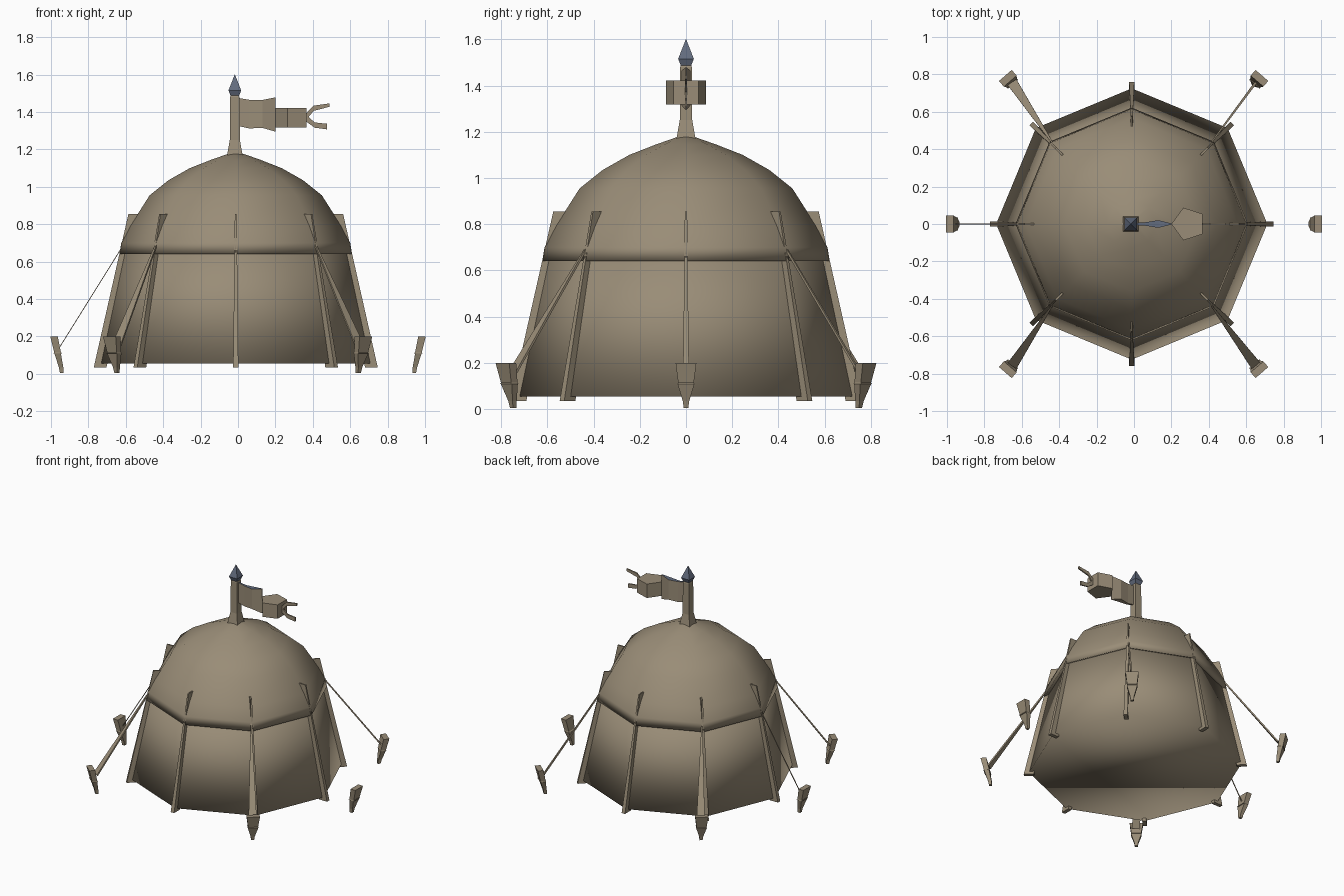
import bpy, math
from mathutils import Vector

if "Cube" in bpy.data.objects:
    bpy.data.objects.remove(bpy.data.objects["Cube"])

CX = -0.012


def material(name, rgb):
    m = bpy.data.materials.new(name)
    m.diffuse_color = (*rgb, 1)
    m.use_nodes = True
    m.node_tree.nodes["Principled BSDF"].inputs["Base Color"].default_value = m.diffuse_color
    return m


CANVAS = material("tan canvas", (0.32, 0.265, 0.185))
STEEL = material("blue grey steel", (0.125, 0.15, 0.21))


def make(name, verts, faces, mat=CANVAS, smooth=False):
    me = bpy.data.meshes.new(name)
    me.from_pydata([tuple(v) for v in verts], [], faces)
    me.materials.append(mat)
    me.polygons.foreach_set("use_smooth", [smooth] * len(me.polygons))
    ob = bpy.data.objects.new(name, me)
    bpy.context.collection.objects.link(ob)
    return ob


def loft(name, rings, mat=CANVAS, smooth=False):
    """Skin equal-sized rings of points and cap both ends."""
    n = len(rings[0])
    verts = [p for r in rings for p in r]
    faces = [(k * n + i, k * n + (i + 1) % n, (k + 1) * n + (i + 1) % n, (k + 1) * n + i)
             for k in range(len(rings) - 1) for i in range(n)]
    faces += [tuple(reversed(range(n))), tuple(range(len(verts) - n, len(verts)))]
    return make(name, verts, faces, mat, smooth)


def ring(r, z, n=8, start=0.0, x=CX):
    return [Vector((x + r * math.cos(start + i * 2 * math.pi / n),
                    r * math.sin(start + i * 2 * math.pi / n), z)) for i in range(n)]


def section(c, u, v, hu, hv):
    """Rectangle around c spanned by u and v."""
    return [c - u * hu - v * hv, c + u * hu - v * hv, c + u * hu + v * hv, c - u * hu + v * hv]


# Tent wall with floor, and domed roof with a drop eave
loft("tent_wall", [ring(0.725, 0.055), ring(0.592, 0.66)], smooth=True)
loft("tent_roof", [ring(r, z) for r, z in [
    (0.585, 0.655), (0.622, 0.64), (0.612, 0.70), (0.565, 0.79), (0.46, 0.955),
    (0.36, 1.035), (0.245, 1.10), (0.13, 1.145), (0.03, 1.18)]], smooth=True)

# Flat wall poles on the eight corners, running through the roof
for i in range(8):
    a = i * math.pi / 4
    u = Vector((math.cos(a), math.sin(a), 0))
    v = Vector((-u.y, u.x, 0))
    o = Vector((CX, 0, 0))
    loft(f"wall_pole_{i}", [
        section(o + u * 0.725 + Vector((0, 0, 0.035)), u, v, 0.034, 0.014),
        section(o + u * 0.54 + Vector((0, 0, 0.855)), u, v, 0.034, 0.005)])


# Pegs lean outward at the top; guy ropes widen towards the peg
def peg(name, x, y):
    u = Vector((x, y, 0)).normalized()
    v = Vector((-u.y, u.x, 0))
    base = Vector((x, y, 0))
    loft(name, [section(base + u * du + Vector((0, 0, z)), u, v, hu, hv)
                for du, z, hu, hv in [(-0.03, 0.005, 0.010, 0.010), (-0.026, 0.035, 0.012, 0.014),
                                      (-0.008, 0.108, 0.017, 0.036), (-0.008, 0.11, 0.022, 0.036),
                                      (-0.007, 0.115, 0.018, 0.034), (0.012, 0.20, 0.020, 0.045)]])


def rope(name, top, foot, w0, w1, t):
    top, foot = Vector(top), Vector(foot)
    d = (foot - top).normalized()
    v = d.cross(Vector((0, 0, 1))).normalized()
    n = v.cross(d)
    loft(name, [section(top, v, n, w0, t), section(foot, v, n, w1, t)])


for sx in (-1, 1):
    side = "left" if sx < 0 else "right"
    peg(f"{side}_peg", sx * 0.972, 0)
    for sy in (-1, 1):
        end = "front" if sy < 0 else "back"
        peg(f"{end}_{side}_peg", sx * 0.665 - 0.002, sy * 0.77)
        thin = sx > 0 and sy > 0
        rope(f"{end}_{side}_rope", (CX + sx * 0.425, sy * 0.435, 0.69),
             (sx * 0.65, sy * 0.755, 0.15), 0.004, 0.007 if thin else 0.028, 0.005)
rope("left_rope", (CX - 0.60, 0, 0.69), (-0.955, 0, 0.14), 0.003, 0.003, 0.002)

# Mast and steel finial, square in section
S2, Q = math.sqrt(2), math.pi / 4
loft("mast", [ring(h * S2, z, 4, Q, -0.017) for h, z in
              [(0.042, 1.165), (0.027, 1.25), (0.025, 1.48), (0.02, 1.495)]])
loft("finial", [ring(h * S2, z, 4, Q, -0.017) for h, z in
                [(0.018, 1.475), (0.034, 1.515), (0.0008, 1.6)]], STEEL)

# Flag cloth with steel-coloured top edge
flag = loft("flag", [
    [Vector((x, -t, b)), Vector((x, t, b)), Vector((x, t, top)), Vector((x, -t, top))]
    for x, t, b, top in [(0.0, 0.005, 1.325, 1.475), (0.06, 0.009, 1.312, 1.465),
                         (0.13, 0.02, 1.315, 1.464), (0.20, 0.003, 1.295, 1.478)]])
flag.data.materials.append(STEEL)
for p in flag.data.polygons:
    if p.center.z > 1.45:
        p.material_index = 1

# Five-sided flag knot
loft("flag_knot", [ring(0.092, z, 5, math.pi, 0.292) for z in (1.318, 1.328, 1.412, 1.422)],
     smooth=False)


# Forked flag tails
def tail(name, pts):
    loft(name, [[Vector((x, -0.005, z - h)), Vector((x, 0.005, z - h)),
                 Vector((x, 0.005, z + h)), Vector((x, -0.005, z + h))] for x, z, h in pts])


tail("upper_tail", [(0.36, 1.37, 0.018), (0.405, 1.42, 0.014), (0.49, 1.437, 0.009)])
tail("lower_tail", [(0.36, 1.37, 0.018), (0.41, 1.33, 0.014), (0.475, 1.322, 0.015)])
